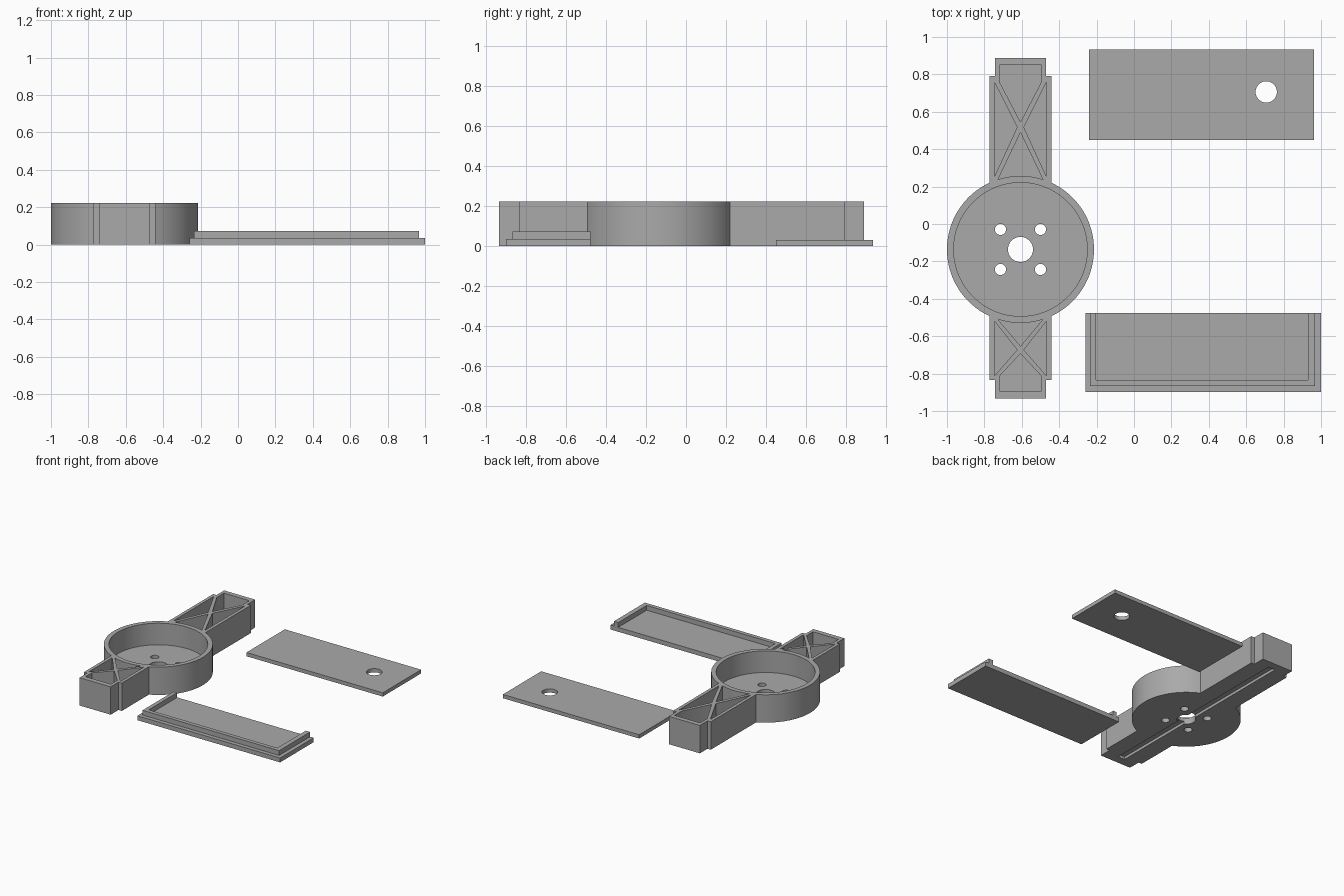
import bpy
import bmesh
from math import sin, cos, acos, asin, pi

if "Cube" in bpy.data.objects:
    bpy.data.objects.remove(bpy.data.objects["Cube"], do_unlink=True)

grey = bpy.data.materials.new("plain grey")
grey.use_nodes = True
colour = (0.40, 0.40, 0.40, 1)
grey.diffuse_color = colour
grey.node_tree.nodes["Principled BSDF"].inputs["Base Color"].default_value = colour


def prism(name, points, z0, z1, origin=(0, 0)):
    """Extrude a flat outline from z0 to z1."""
    bm = bmesh.new()
    ox, oy = origin
    face = bm.faces.new([bm.verts.new((x + ox, y + oy, z0)) for x, y in points])
    top = bmesh.ops.extrude_face_region(bm, geom=[face])["geom"]
    verts = [v for v in top if isinstance(v, bmesh.types.BMVert)]
    bmesh.ops.translate(bm, verts=verts, vec=(0, 0, z1 - z0))
    bmesh.ops.recalc_face_normals(bm, faces=bm.faces)
    mesh = bpy.data.meshes.new(name)
    bm.to_mesh(mesh)
    bm.free()
    mesh.materials.append(grey)
    obj = bpy.data.objects.new(name, mesh)
    bpy.context.collection.objects.link(obj)
    return obj


def arc(r, a0, a1, n, cx=0, cy=0):
    return [(cx + r * cos(a0 + (a1 - a0) * i / n),
             cy + r * sin(a0 + (a1 - a0) * i / n)) for i in range(n + 1)]


def circle(r, n, cx=0, cy=0):
    return arc(r, 0, 2 * pi, n, cx, cy)[:-1]


def rect(x0, x1, y0, y1):
    return [(x0, y0), (x1, y0), (x1, y1), (x0, y1)]


def select(obj):
    bpy.ops.object.select_all(action="DESELECT")
    obj.select_set(True)
    bpy.context.view_layer.objects.active = obj


def cut(obj, points, z0, z1, origin=(0, 0)):
    """Subtract a prism and discard the cutter."""
    cutter = prism("cutter", points, z0, z1, origin)
    cutter.hide_render = True
    mod = obj.modifiers.new("cut", "BOOLEAN")
    mod.operation = "DIFFERENCE"
    mod.solver = "EXACT"
    mod.object = cutter
    select(obj)
    bpy.ops.object.modifier_apply(modifier=mod.name)
    bpy.data.objects.remove(cutter, do_unlink=True)


# Housing: round cup with two stepped arms, outlined around the cup centre
CENTRE = (-0.607, -0.136)
R, H, FLOOR = 0.393, 0.222, 0.05
ARM, TIP = 0.166, 0.137
BACK_STEP, BACK_END = 0.928, 1.024
FRONT_STEP, FRONT_END = -0.698, -0.796
a = acos(ARM / R)
right = ([(TIP, FRONT_END), (TIP, FRONT_STEP), (ARM, FRONT_STEP)]
         + arc(R, -a, a, 48)
         + [(ARM, BACK_STEP), (TIP, BACK_STEP), (TIP, BACK_END)])
left = [(-x, y) for x, y in reversed(right)]
housing = prism("motor_housing", right + left, 0, H, CENTRE)

# Cup recess and mounting holes
cut(housing, circle(0.357, 96), FLOOR, 1, CENTRE)
cut(housing, circle(0.067, 48), -1, 1, CENTRE)
for sx in (-1, 1):
    for sy in (-1, 1):
        cut(housing, circle(0.03, 24, 0.107 * sx, 0.107 * sy), -1, 1, CENTRE)

# Arm pockets, leaving crossed ribs: side, tip and cup-side cells
PIN, THIRD = 0.14, 0.112
for s, near, far, mid, end in ((1, 0.388, 0.896, 0.653, 0.986),
                               (-1, 0.382, 0.677, 0.537, 0.757)):
    gap = 0.028 if s > 0 else 0.02
    for sx in (-1, 1):
        cut(housing, [(sx * PIN, s * near), (sx * PIN, s * far),
                      (sx * 0.018, s * mid)], FLOOR, 1, CENTRE)
    cut(housing, [(0, s * (mid + gap)), (THIRD, s * far), (THIRD, s * end),
                  (-THIRD, s * end), (-THIRD, s * far)], FLOOR, 1, CENTRE)
    spread = asin(0.12 / R)
    rim = arc(R, pi / 2 - spread, pi / 2 + spread, 12)
    cut(housing, [(x, s * y) for x, y in rim] + [(0, s * (mid - gap))],
        FLOOR, 1, CENTRE)

# Long shallow groove under the housing
cut(housing, rect(-0.03, 0.03, -0.73, 0.96), -1, 0.022, CENTRE)

# Flat lid with a cable hole
lid = prism("lid_plate", rect(-0.24, 0.962, 0.449, 0.932), 0, 0.03)
cut(lid, circle(0.057, 48, 0.707, 0.706), -1, 1)

# Tray: base plate with a raised rim on three sides, open at the back
BACK = -0.476
tray = prism("tray_base", rect(-0.258, 1.0, -0.898, BACK), 0, 0.035)
rim_path = [(-0.235, BACK), (-0.235, -0.866), (0.969, -0.866), (0.969, BACK),
            (0.931, BACK), (0.931, -0.834), (-0.203, -0.834), (-0.203, BACK)]
tray_rim = prism("tray_rim", rim_path, 0.035, 0.073)

for obj in (housing, lid, tray, tray_rim):
    select(obj)
    bpy.ops.object.shade_smooth_by_angle(angle=pi / 6)
